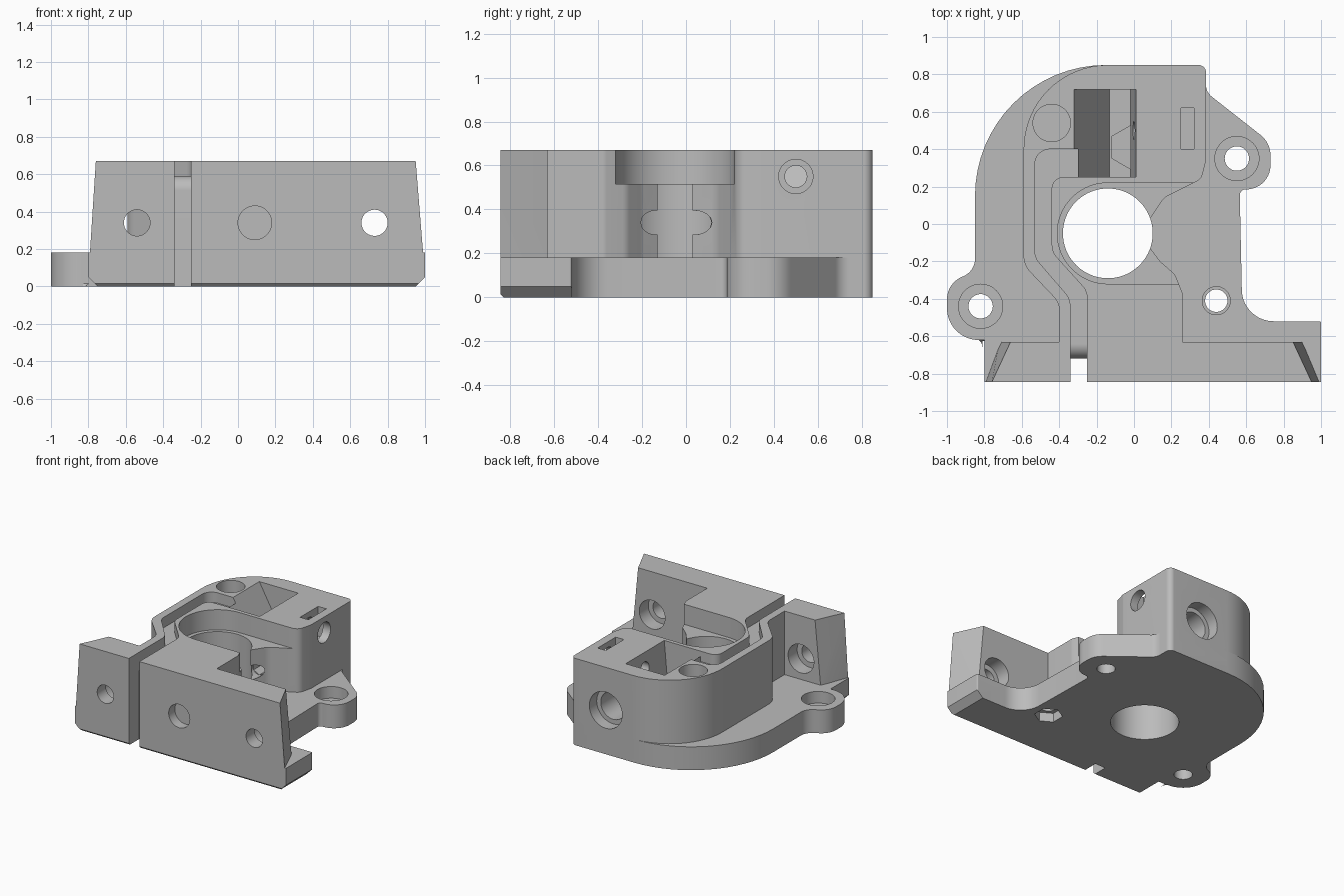
import bpy, bmesh
from math import cos, sin, pi, tan
from mathutils import Vector, Matrix

if "Cube" in bpy.data.objects:
    bpy.data.objects.remove(bpy.data.objects["Cube"], do_unlink=True)

grey = bpy.data.materials.new("plain_grey")
grey.use_nodes = True
grey.diffuse_color = (0.5, 0.5, 0.5, 1)
grey.node_tree.nodes["Principled BSDF"].inputs["Base Color"].default_value = (0.5, 0.5, 0.5, 1)


def add_object(name, bm):
    bmesh.ops.recalc_face_normals(bm, faces=bm.faces)
    mesh = bpy.data.meshes.new(name)
    bm.to_mesh(mesh)
    bm.free()
    mesh.materials.append(grey)
    ob = bpy.data.objects.new(name, mesh)
    bpy.context.collection.objects.link(ob)
    return ob


def rounded(corners):
    """Outline from (x, y, radius) corners, each filleted by an arc."""
    out = []
    for i, c in enumerate(corners):
        p = Vector(c[:2])
        r = c[2] if len(c) > 2 else 0
        if not r:
            out.append(p)
            continue
        a = (Vector(corners[i - 1][:2]) - p).normalized()
        b = (Vector(corners[(i + 1) % len(corners)][:2]) - p).normalized()
        half = a.angle(b) / 2
        centre = p + (a + b).normalized() * r / sin(half)
        start = p + a * r / tan(half) - centre
        sweep = pi - 2 * half
        sign = 1 if a.x * b.y - a.y * b.x < 0 else -1
        n = max(3, round(sweep / 0.1))
        for k in range(n + 1):
            t = sign * sweep * k / n
            out.append(centre + Vector((start.x * cos(t) - start.y * sin(t),
                                        start.x * sin(t) + start.y * cos(t))))
    return out


def prism(name, corners, lo, hi, axis="Z", chamfer=0):
    """Extrude an outline: axis Z takes xy, X takes yz, Y takes xz points."""
    place = {"Z": lambda p, h: (p.x, p.y, h),
             "X": lambda p, h: (h, p.x, p.y),
             "Y": lambda p, h: (p.x, h, p.y)}[axis]
    pts = rounded(corners)
    bm = bmesh.new()
    low = [bm.verts.new(place(p, lo)) for p in pts]
    high = [bm.verts.new(place(p, hi)) for p in pts]
    bottom = bm.faces.new(low)
    bm.faces.new(high)
    for i in range(len(pts)):
        bm.faces.new((low[i - 1], low[i], high[i], high[i - 1]))
    if chamfer:
        bmesh.ops.bevel(bm, geom=list(bottom.edges), offset=chamfer, segments=1, affect="EDGES")
    return add_object(name, bm)


def rod(name, axis, a, b, radius, lo, hi, sides=48):
    """Cylinder along an axis; a and b are the two other coordinates in order."""
    bm = bmesh.new()
    bmesh.ops.create_cone(bm, cap_ends=True, segments=sides, radius1=radius, radius2=radius, depth=hi - lo)
    mid = (lo + hi) / 2
    turn = {"X": Matrix.Rotation(pi / 2, 4, "Y"), "Y": Matrix.Rotation(pi / 2, 4, "X"), "Z": Matrix()}[axis]
    spot = {"X": (mid, a, b), "Y": (a, mid, b), "Z": (a, b, mid)}[axis]
    bm.transform(Matrix.Translation(spot) @ turn)
    return add_object(name, bm)


def rect(x0, x1, y0, y1):
    return [(x0, y0), (x1, y0), (x1, y1), (x0, y1)]


# base plate with two screw ears and a front tab
housing = prism("housing", [
    (-.8, -.845), (1, -.845), (1, -.52, .01), (.58, -.52, .17), (.565, .185, .03),
    (.73, .185, .13), (.73, .434, .14), (.385, .705, .08), (.385, .85, .04),
    (-.85, .85, .70), (-.85, -.25, .1), (-1, -.32, .13), (-1, -.62, .17), (-.8, -.62)],
    0, .18, chamfer=.015)

# raised body around the gear bore
body = prism("body", [
    (-.4, -.7), (.26, -.7), (.26, -.37, .05), (.22, -.27, .08), (.14, -.2, .1), (.08, -.12),
    (.08, .02), (.16, .14, .1), (.28, .2, .1), (.36, .24, .06), (.385, .34, .05),
    (.385, .85, .04), (-.59, .85, .45), (-.59, -.22, .12), (-.4, -.42, .1)], .1, .67)

# upright front flange with leaning, tapered ends
bm = bmesh.new()
for z, y, x0, x1 in ((.05, -.845, -.8, 1), (.05, -.63, -.72, .91),
                     (.67, -.845, -.76, .95), (.67, -.63, -.66, .85)):
    bm.verts.new((x0, y, z))
    bm.verts.new((x1, y, z))
bmesh.ops.convex_hull(bm, input=bm.verts)
flange = add_object("front_flange", bm)

cuts = []
# gear bore and the upper recess opening to the side
cuts.append(rod("gear_bore", "Z", -.14, -.05, .24, -.1, 1, 96))
cuts.append(prism("upper_recess", [(.6, -.32), (.6, .22), (-.41, .22, .2699), (-.41, -.32, .2699)], .515, .8))
# shallow wire channel and the slit that leads it out at the front
cuts.append(prism("wire_channel", [
    (-.34, -.9), (-.25, -.9), (-.25, -.36, .1), (-.44, -.15, .1), (-.44, .25, .06), (-.3, .25),
    (-.3, .4), (-.53, .4, .08), (-.53, -.18, .1), (-.34, -.4, .1)], .59, .8))
cuts.append(prism("front_slit", [
    (-.9, -.1), (-.72, -.1), (-.72, .59, .078), (-.64, .59), (-.64, .8), (-.9, .8)], -.34, -.25, "X"))
# filament path from front to back
cuts.append(rod("filament_path", "Y", .09, .34, .055, -1, 1, 6))
cuts.append(rod("filament_notch", "Y", .09, .34, .055, -.24, .13))
cuts.append(rod("filament_inlet", "Y", .09, .34, .09, -1, -.77))
cuts.append(rod("rear_bore", "Y", .09, .34, .14, .76, 1))
cuts.append(rod("rear_bore_step", "Y", .09, .34, .105, .55, 1))
# flange mounting holes
for x in (-.54, .73):
    cuts.append(rod("flange_hole", "Y", x, .34, .07, -1, -.6))
    cuts.append(rod("flange_counterbore", "Y", x, .34, .11, -.74, -.55))
# ear screw holes
for x, y in ((-.82, -.44), (.55, .35)):
    cuts.append(rod("ear_hole", "Z", x, y, .065, -.1, .3))
    cuts.append(rod("ear_counterbore", "Z", x, y, .118, .09, .3))
# plate screw hole with a nut trap underneath
cuts.append(rod("plate_hole", "Z", .44, -.41, .06, -.1, .3))
cuts.append(rod("plate_counterbore", "Z", .44, -.41, .075, .13, .3))
cuts.append(rod("nut_trap", "Z", .44, -.41, .1, -.1, .07, 6))
# blind hole, slanted pocket and nut slot in the top
cuts.append(rod("top_blind_hole", "Z", -.44, .54, .1, .4, .8))
cuts.append(prism("slanted_pocket", [(-.339, .7), (-.13, .33), (-.02, .33), (.013, .7)], .25, .72, "Y"))
cuts.append(rod("pocket_hex", "Z", -.02, .41, .115, .22, .35, 6))
cuts.append(prism("nut_slot", rect(.25, .32, .4, .62), .44, .8))
# clamping screw hole in the side
cuts.append(rod("side_hole", "X", .5, .55, .078, .2, .6))
cuts.append(rod("side_hole_inner", "X", .5, .55, .05, -.02, .3))
# cut the lower ends of the flange at an angle
cuts.append(prism("right_corner_cut", [(.94, -.01), (1.01, -.01), (1.01, .06)], -1, -.4, "Y"))
cuts.append(prism("left_corner_cut", [(-.74, -.01), (-.81, .06), (-.81, -.01)], -1, -.625, "Y"))

# join the solids, then cut
for part in [body, flange] + cuts:
    part.hide_render = True
    mod = housing.modifiers.new(part.name, "BOOLEAN")
    mod.operation = "UNION" if part in (body, flange) else "DIFFERENCE"
    mod.solver = "EXACT"
    mod.object = part
bpy.context.view_layer.update()
result = bpy.data.meshes.new_from_object(housing.evaluated_get(bpy.context.evaluated_depsgraph_get()))
housing.modifiers.clear()
housing.data = result
for part in [body, flange] + cuts:
    bpy.data.objects.remove(part, do_unlink=True)

result.materials.clear()
result.materials.append(grey)
bpy.ops.object.select_all(action="DESELECT")
housing.select_set(True)
bpy.context.view_layer.objects.active = housing
bpy.ops.object.shade_smooth_by_angle(angle=0.5)
